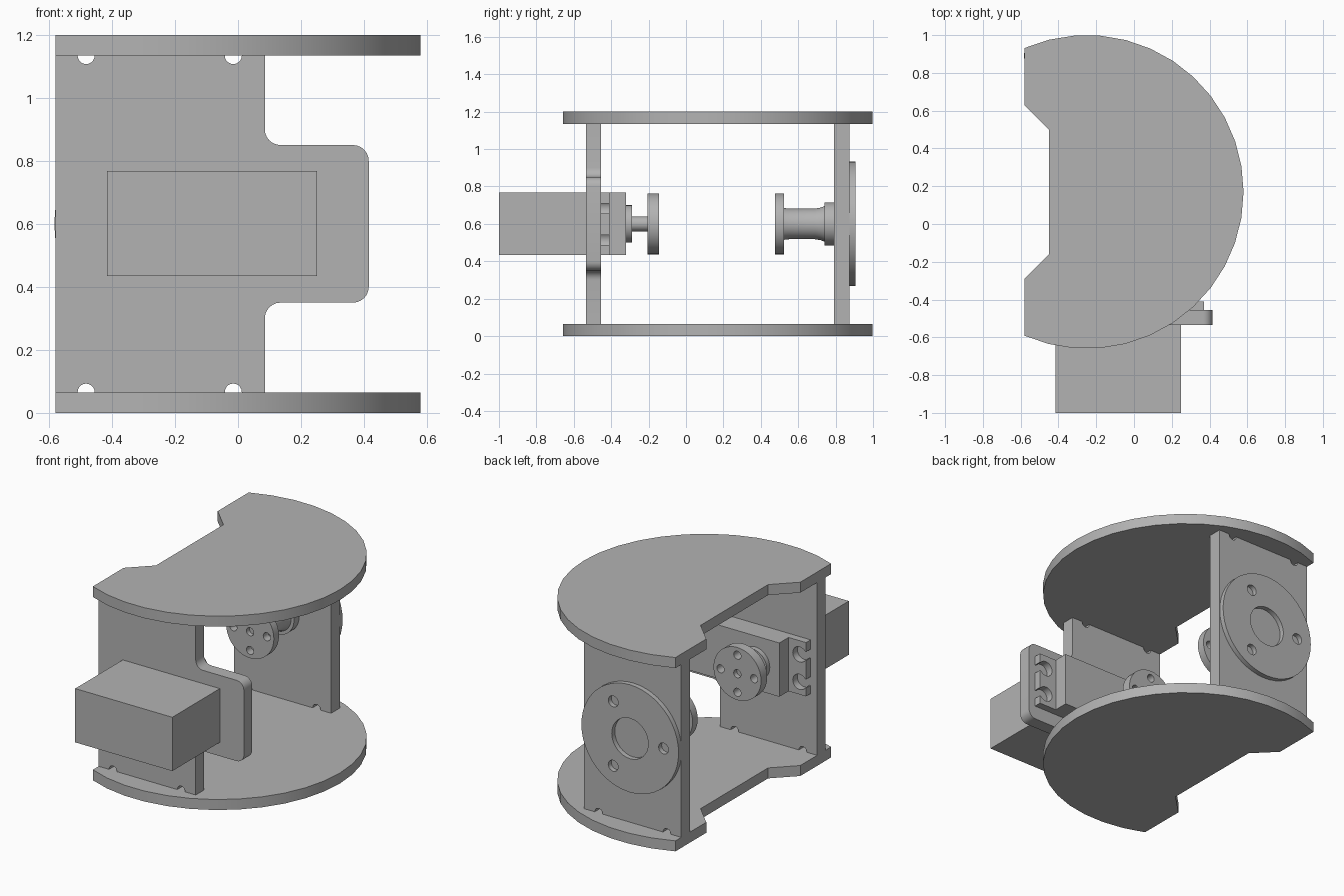
import bpy, bmesh, math
from mathutils import Vector

if "Cube" in bpy.data.objects:
    bpy.data.objects.remove(bpy.data.objects["Cube"])

grey = bpy.data.materials.new("plain grey")
grey.use_nodes = True
grey.diffuse_color = (0.45, 0.45, 0.45, 1)
grey.node_tree.nodes["Principled BSDF"].inputs["Base Color"].default_value = grey.diffuse_color

AXIS_X, MID_Z = -0.25, 0.6      # shared axis of the horns and bearing


def finish(name, bm):
    bmesh.ops.recalc_face_normals(bm, faces=bm.faces)
    mesh = bpy.data.meshes.new(name)
    bm.to_mesh(mesh)
    bm.free()
    mesh.materials.append(grey)
    ob = bpy.data.objects.new(name, mesh)
    bpy.context.collection.objects.link(ob)
    return ob


def activate(ob):
    bpy.ops.object.select_all(action='DESELECT')
    ob.select_set(True)
    bpy.context.view_layer.objects.active = ob


def smooth(ob):
    activate(ob)
    bpy.ops.object.shade_smooth_by_angle(angle=math.radians(30))


def extrude(name, outline, start, depth):
    """Extrude a closed outline of 3D points along a vector."""
    bm = bmesh.new()
    face = bm.faces.new([bm.verts.new(Vector(p) + Vector(start)) for p in outline])
    out = bmesh.ops.extrude_face_region(bm, geom=[face])
    bmesh.ops.translate(bm, vec=depth, verts=[g for g in out["geom"] if isinstance(g, bmesh.types.BMVert)])
    return finish(name, bm)


def slab(name, outline, y0, y1):
    """Upright part from an x-z outline."""
    return extrude(name, [(x, 0, z) for x, z in outline], (0, y0, 0), (0, y1 - y0, 0))


def box(name, x0, x1, y0, y1, z0, z1):
    return slab(name, [(x0, z0), (x1, z0), (x1, z1), (x0, z1)], y0, y1)


def disc(name, x, z, r, y0, y1, n=40):
    ring = [(x + r * math.cos(math.tau * i / n), z + r * math.sin(math.tau * i / n)) for i in range(n)]
    return slab(name, ring, y0, y1)


def lathe(name, profile, n=40):
    """Solid of revolution about the shared axis from (radius, y) points."""
    bm = bmesh.new()
    rings = [[bm.verts.new((AXIS_X + r * math.cos(math.tau * i / n), y, MID_Z + r * math.sin(math.tau * i / n)))
              for i in range(n)] for r, y in profile]
    for a, b in zip(rings, rings[1:]):
        for i in range(n):
            bm.faces.new((a[i], a[(i + 1) % n], b[(i + 1) % n], b[i]))
    bm.faces.new(rings[0])
    bm.faces.new(rings[-1])
    return finish(name, bm)


def cut(ob, cutters):
    for cutter in cutters:
        cutter.hide_render = True
        mod = ob.modifiers.new("cut", 'BOOLEAN')
        mod.operation, mod.solver, mod.object = 'DIFFERENCE', 'EXACT', cutter
        activate(ob)
        bpy.ops.object.modifier_apply(modifier=mod.name)
        bpy.data.objects.remove(cutter)


def rounded(corners, steps=6):
    """Outline from (x, z, radius) right-angle corners."""
    pts = []
    for i, (x, z, r) in enumerate(corners):
        p = Vector((x, z))
        if r == 0:
            pts.append(p)
            continue
        a = (Vector(corners[i - 1][:2]) - p).normalized() * r
        b = (Vector(corners[(i + 1) % len(corners)][:2]) - p).normalized() * r
        for k in range(steps + 1):
            t = math.pi / 2 * k / steps
            pts.append(p + a * (1 - math.sin(t)) + b * (1 - math.cos(t)))
    return pts


# Round top and bottom plates with a bevelled notch on the flat side
radius, mid_y, segments = 0.83, 0.17, 24
half = math.acos((-0.58 - AXIS_X) / radius)
outline = [(AXIS_X + radius * math.cos(a), mid_y + radius * math.sin(a), 0)
           for a in (half * (2 * i / segments - 1) for i in range(segments + 1))]
outline += [(-0.58, 0.63, 0), (-0.45, 0.5, 0), (-0.45, -0.16, 0), (-0.58, -0.29, 0)]
for name, z in (("bottom_plate", 0), ("top_plate", 1.135)):
    smooth(extrude(name, outline, (0, 0, z), (0, 0, 0.065)))

# Upright walls: the front one carries a rounded side tab
front_wall = slab("front_wall", rounded([
    (-0.58, 0.065, 0), (0.085, 0.065, 0), (0.085, 0.35, 0.05), (0.415, 0.35, 0.05),
    (0.415, 0.85, 0.05), (0.085, 0.85, 0.05), (0.085, 1.135, 0), (-0.58, 1.135, 0)]), -0.535, -0.455)
back_wall = box("back_wall", -0.58, 0.085, 0.79, 0.875, 0.065, 1.135)
for wall, y in ((front_wall, -0.495), (back_wall, 0.83)):
    cut(wall, [disc("notch", x, z, 0.027, y - 0.1, y + 0.1, 20)
               for x in (-0.482, -0.015) for z in (0.066, 1.134)])
    smooth(wall)

# Outer ring on the back wall
back_ring = disc("back_ring", AXIS_X, MID_Z, 0.333, 0.875, 0.905, 48)
cut(back_ring, [disc("bore", AXIS_X, MID_Z, 0.125, 0.8, 1, 32)] + [
    disc("hole", AXIS_X + 0.23 * math.cos(a), MID_Z + 0.23 * math.sin(a), 0.034, 0.8, 1, 20)
    for a in (math.pi, math.pi / 3, -math.pi / 3)])
smooth(back_ring)

# Motor body and its slotted mounting ears
box("motor_body", -0.415, 0.25, -1, -0.32, 0.435, 0.768)
ears = box("motor_ears", -0.535, 0.37, -0.455, -0.41, 0.435, 0.768)
cutters = []
for side in (-1, 1):
    x = -0.083 + side * 0.408
    for z in (MID_Z - 0.087, MID_Z + 0.083):
        cutters.append(disc("hole", x, z, 0.047, -0.5, -0.35, 24))
        cutters.append(box("slit", min(x, x + side * 0.1), max(x, x + side * 0.1), -0.5, -0.35, z - 0.027, z + 0.027))
cut(ears, cutters)
smooth(ears)

# Motor collar with output shaft, and bearing spool opposite
smooth(lathe("motor_shaft", [(0.1, -0.32), (0.1, -0.29), (0.04, -0.29), (0.04, -0.205)]))
smooth(lathe("bearing_spool", [(0.085, 0.525), (0.082, 0.55), (0.082, 0.69), (0.087, 0.72), (0.095, 0.74),
                               (0.115, 0.74), (0.115, 0.79)]))

# Drilled horns facing each other
for name, y0, y1, face in (("motor_horn", -0.205, -0.145, -0.145), ("bearing_horn", 0.475, 0.525, 0.475)):
    horn = disc(name, AXIS_X, MID_Z, 0.163, y0, y1)
    cut(horn, [disc("bore", AXIS_X, MID_Z, 0.025, face - 0.03, face + 0.03, 20)] + [
        disc("hole", AXIS_X + 0.115 * dx, MID_Z + 0.115 * dz, 0.025, y0 - 0.1, y1 + 0.1, 20)
        for dx, dz in ((1, 0), (-1, 0), (0, 1), (0, -1))])
    smooth(horn)
